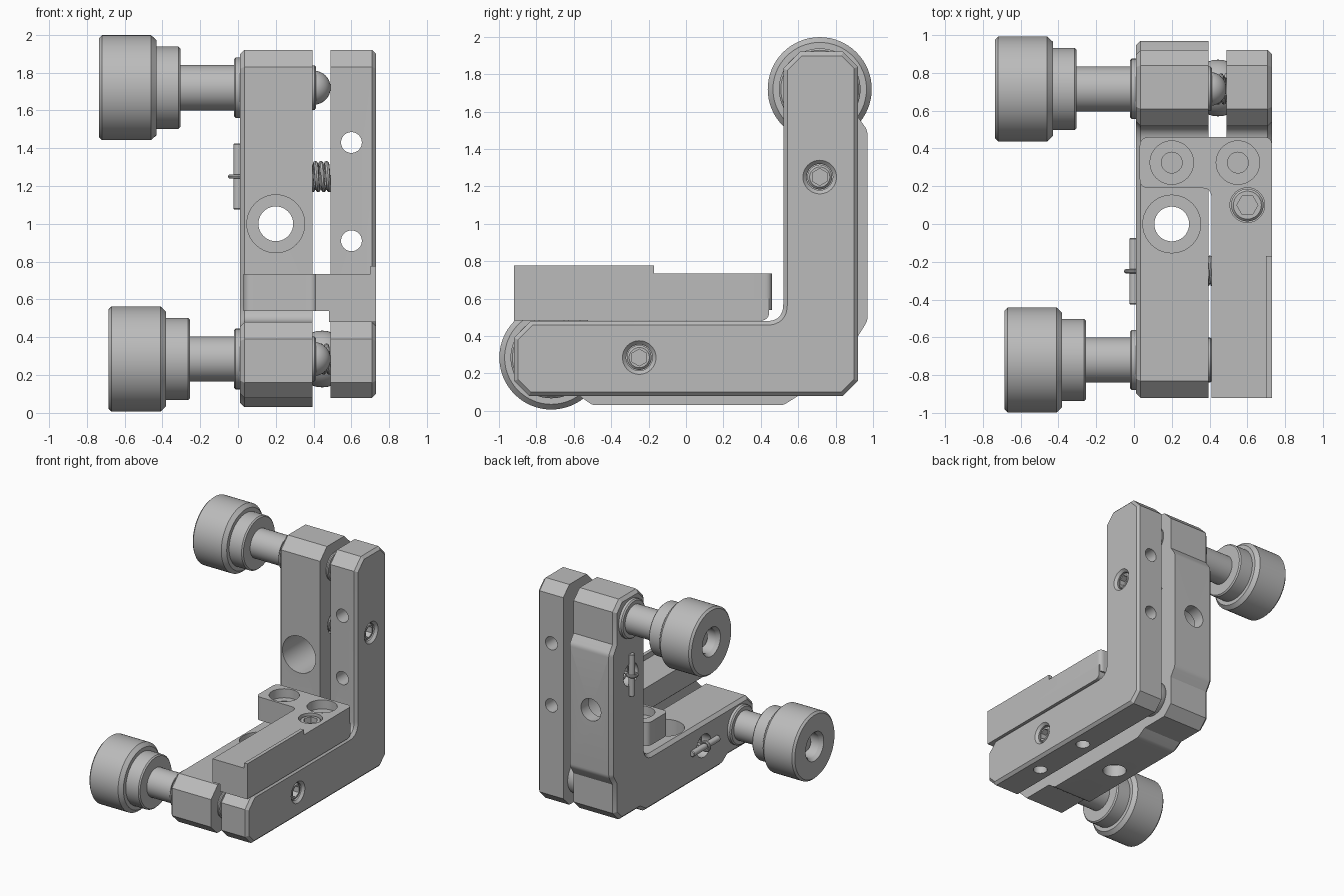
import bpy, bmesh, math
from mathutils import Vector

cube = bpy.data.objects.get("Cube")
if cube:
    bpy.data.objects.remove(cube, do_unlink=True)

# One plain metal grey
metal = bpy.data.materials.new("metal_grey")
metal.use_nodes = True
GREY = (0.5, 0.5, 0.5, 1)
metal.diffuse_color = GREY
metal.node_tree.nodes["Principled BSDF"].inputs["Base Color"].default_value = GREY


def activate(ob):
    bpy.ops.object.select_all(action='DESELECT')
    ob.select_set(True)
    bpy.context.view_layer.objects.active = ob


def finish(ob):
    activate(ob)
    bpy.ops.object.shade_smooth_by_angle(angle=math.radians(30))


def make(name, bm):
    bmesh.ops.recalc_face_normals(bm, faces=bm.faces[:])
    me = bpy.data.meshes.new(name)
    bm.to_mesh(me)
    bm.free()
    ob = bpy.data.objects.new(name, me)
    me.materials.append(metal)
    bpy.context.collection.objects.link(ob)
    finish(ob)
    return ob


def rounded(corners):
    """Corners are (a, b, setback, segments); one segment gives a chamfer."""
    out = []
    for i, (a, b, d, n) in enumerate(corners):
        p = Vector((a, b))
        if not d:
            out.append(p)
            continue
        before = Vector(corners[i - 1][:2])
        after = Vector(corners[(i + 1) % len(corners)][:2])
        s = p + (before - p).normalized() * d
        e = p + (after - p).normalized() * d
        for k in range(n + 1):
            t = k / n
            out.append(s * (1 - t) ** 2 + p * 2 * t * (1 - t) + e * t * t)
    return out


def prism(name, corners, axis, lo, hi, bevel_lo=0, bevel_hi=0):
    bm = bmesh.new()
    place = (lambda q, h: (h, q.x, q.y)) if axis == 'X' else (lambda q, h: (q.x, q.y, h))
    pts = rounded(corners)
    rings = [[bm.verts.new(place(q, h)) for q in pts] for h in (lo, hi)]
    caps = [bm.faces.new(r) for r in rings]
    for i in range(len(pts)):
        bm.faces.new((rings[0][i - 1], rings[0][i], rings[1][i], rings[1][i - 1]))
    bmesh.ops.recalc_face_normals(bm, faces=bm.faces[:])
    for cap, width in zip(caps, (bevel_lo, bevel_hi)):
        if width:
            bmesh.ops.bevel(bm, geom=list(cap.edges), offset=width, segments=1,
                            affect='EDGES', clamp_overlap=True)
    return make(name, bm)


def turn(name, profile, centre, axis='X', steps=48):
    """Lathe a profile of (distance along axis, radius) pairs."""
    bm = bmesh.new()
    c = Vector(centre)
    d = {'X': Vector((1, 0, 0)), 'Y': Vector((0, 1, 0)), 'Z': Vector((0, 0, 1))}[axis]
    side = Vector((0, 0, 1)) if axis != 'Z' else Vector((1, 0, 0))
    full = [(profile[0][0], 0)] + list(profile) + [(profile[-1][0], 0)]
    vs = [bm.verts.new(c + d * t + side * r) for t, r in full]
    es = [bm.edges.new(p) for p in zip(vs, vs[1:])]
    bmesh.ops.spin(bm, geom=vs + es, cent=c, axis=d, angle=math.tau, steps=steps)
    bmesh.ops.remove_doubles(bm, verts=bm.verts[:], dist=1e-5)
    return make(name, bm)


def combine(ob, others, operation='DIFFERENCE'):
    for other in others:
        m = ob.modifiers.new("cut", 'BOOLEAN')
        m.object, m.operation, m.solver = other, operation, 'EXACT'
        activate(ob)
        bpy.ops.object.modifier_move_to_index(modifier=m.name, index=0)
        bpy.ops.object.modifier_apply(modifier=m.name)
        bpy.data.objects.remove(other, do_unlink=True)
    finish(ob)


def hole(centre, axis, *profile, steps=40):
    return turn("cutter", profile, centre, axis, steps)


def swap(y, z):
    """Mirror a point across the diagonal of the angled plates."""
    return 1 - z, 1 - y


def symmetric(inner, half, outer):
    return [inner] + half + [outer] + [(*swap(a, b), d, n) for a, b, d, n in reversed(half)]


INNER = (0.52, 0.48, 0.09, 8)
OUTER = (0.92, 0.08, 0.08, 1)
TIP = [(-0.92, 0.48, 0.09, 1), (-0.92, 0.08, 0.08, 1)]
SPRING = (-0.25, 0.285)
KNOB = (-0.72, 0.285)

# Front plate with cross holes and screw pockets
front_plate = prism("front_plate", symmetric(INNER, TIP, OUTER), 'X', 0.49, 0.73, 0, 0.022)
cuts = []
for p in (-0.43, 0.09):
    cuts.append(hole((0.6, p, 0), 'Z', (-0.2, 0.055), (0.7, 0.055)))
    cuts.append(hole((0.6, 0, 1 - p), 'Y', (0.3, 0.055), (1.2, 0.055)))
for y, z in (SPRING, swap(*SPRING)):
    cuts.append(hole((0, y, z), 'X', (0.66, 0.07), (0.71, 0.07), (0.76, 0.12)))
combine(front_plate, cuts)

# Back plate, thickened along its outer sides
BULGE = [(-0.57, 0.08, 0, 1), (-0.5, 0.03, 0.02, 3), (0.52, 0.03, 0.02, 3), (0.6, 0.08, 0, 1)]
back_plate = prism("back_plate", symmetric(INNER, TIP + BULGE, OUTER), 'X', 0.01, 0.395, 0.025, 0)
cuts = [hole((0.2, 0, 0), 'Z', (-0.2, 0.092), (0.13, 0.092), (0.13, 0.153), (0.7, 0.153)),
        hole((0.2, 0, 1), 'Y', (0.3, 0.153), (0.87, 0.153), (0.87, 0.092), (1.2, 0.092))]
for y, z in (SPRING, swap(*SPRING)):
    cuts.append(hole((0, y, z), 'X', (-0.1, 0.095), (0.5, 0.095)))
combine(back_plate, cuts)

# Mounting block: wing, rail, foot and raised lip
block = prism("mounting_block", [
    (0.41, -0.92, 0, 1), (0.73, -0.92, 0, 1), (0.73, 0.46, 0.04, 6), (0.03, 0.46, 0.05, 6),
    (0.03, 0.19, 0.05, 6), (0.41, 0.19, 0.05, 6)], 'Z', 0.54, 0.735)
foot = prism("foot", [(-0.92, 0.482, 0, 1), (0.445, 0.482, 0.05, 6),
                      (0.445, 0.6, 0, 1), (-0.92, 0.6, 0, 1)], 'X', 0.48, 0.73)
lip = prism("lip", [(0.7, -0.92, 0, 1), (0.73, -0.92, 0, 1),
                    (0.73, -0.17, 0, 1), (0.7, -0.17, 0, 1)], 'Z', 0.65, 0.778)
combine(block, [foot, lip], 'UNION')
cuts = [hole((x, 0.325, 0), 'Z', (0.4, 0.055), (0.66, 0.055), (0.66, 0.115), (0.9, 0.115))
        for x in (0.2, 0.55)]
cuts.append(hole((0.6, 0.1, 0), 'Z', (0.65, 0.092), (0.9, 0.092)))
combine(block, cuts)


def socket_screw(name, centre, axis, top, radius, hex_radius):
    screw = turn(name, [(top - 0.08, radius), (top - 0.012, radius), (top, radius - 0.012)],
                 centre, axis)
    combine(screw, [hole(centre, axis, (top - 0.05, hex_radius), (top + 0.1, hex_radius), steps=6)])


socket_screw("block_screw", (0.6, 0.1, 0), 'Z', 0.72, 0.086, 0.056)

# Adjuster knobs, shafts, collars and ball tips
for name, (y, z), x in (("lower", KNOB, -0.685), ("upper", swap(*KNOB), -0.735)):
    c = (0, y, z)
    knob = turn(name + "_knob", [
        (x, 0.262), (x + 0.016, 0.278), (x + 0.275, 0.278), (x + 0.305, 0.25),
        (x + 0.305, 0.218), (x + 0.42, 0.218), (x + 0.43, 0.208)], c, steps=64)
    combine(knob, [hole(c, 'X', (x - 0.03, 0.14), (x + 0.03, 0.1), (x + 0.2, 0.1))])
    turn(name + "_knob_core", [(x + 0.08, 0.065), (x + 0.25, 0.065)], c)
    turn(name + "_shaft", [(x + 0.4, 0.12), (0.1, 0.12)], c)
    turn(name + "_collar", [(-0.022, 0.15), (-0.012, 0.16), (0.03, 0.16)], c)
    turn(name + "_bushing", [(0.3, 0.118), (0.405, 0.118), (0.412, 0.11)], c)
    arc = [(0.4 + 0.09 * math.sin(t * math.pi / 16), 0.09 * math.cos(t * math.pi / 16))
           for t in range(8)]
    turn(name + "_ball_tip", [(0.35, 0.09)] + arc, c)

# Corner pivot ball between the plates
arc = [(0.445 - 0.15 * math.cos(t * math.pi / 16), 0.15 * math.sin(t * math.pi / 16))
       for t in range(1, 16)]
turn("pivot_ball", arc, (0, 0.72, 0.285))

# Springs with their anchor pins, hooks and screws
for name, (y, z), axis in (("lower", SPRING, 'Y'), ("upper", swap(*SPRING), 'Z')):
    curve = bpy.data.curves.new(name + "_spring", 'CURVE')
    curve.dimensions = '3D'
    curve.bevel_depth = 0.013
    curve.bevel_resolution = 2
    curve.use_fill_caps = True
    line = curve.splines.new('POLY')
    count = 16 * 14
    line.points.add(count)
    for i, p in enumerate(line.points):
        a = i / 16 * math.tau
        p.co = (0.08 + 0.41 * i / count, y + 0.07 * math.cos(a), z + 0.07 * math.sin(a), 1)
    spring = bpy.data.objects.new(name + "_spring", curve)
    bpy.context.collection.objects.link(spring)
    curve.materials.append(metal)
    activate(spring)
    bpy.ops.object.convert(target='MESH')
    finish(bpy.context.object)
    turn(name + "_anchor_pin", [(-0.175, 0.02), (-0.17, 0.025), (0.17, 0.025), (0.175, 0.02)],
         (0, y, z), axis, 20)
    bpy.ops.mesh.primitive_torus_add(
        location=(-0.005, y, z), major_radius=0.036, minor_radius=0.012, major_segments=28,
        minor_segments=10, rotation=(math.pi / 2 if axis == 'Y' else 0, 0, 0))
    hook = bpy.context.object
    hook.name = name + "_spring_hook"
    hook.data.materials.append(metal)
    finish(hook)
    turn(name + "_hook_wire", [(0.03, 0.012), (0.12, 0.012)], (0, y, z), 'X', 12)
    socket_screw(name + "_spring_screw", (0, y, z), 'X', 0.71, 0.066, 0.045)
